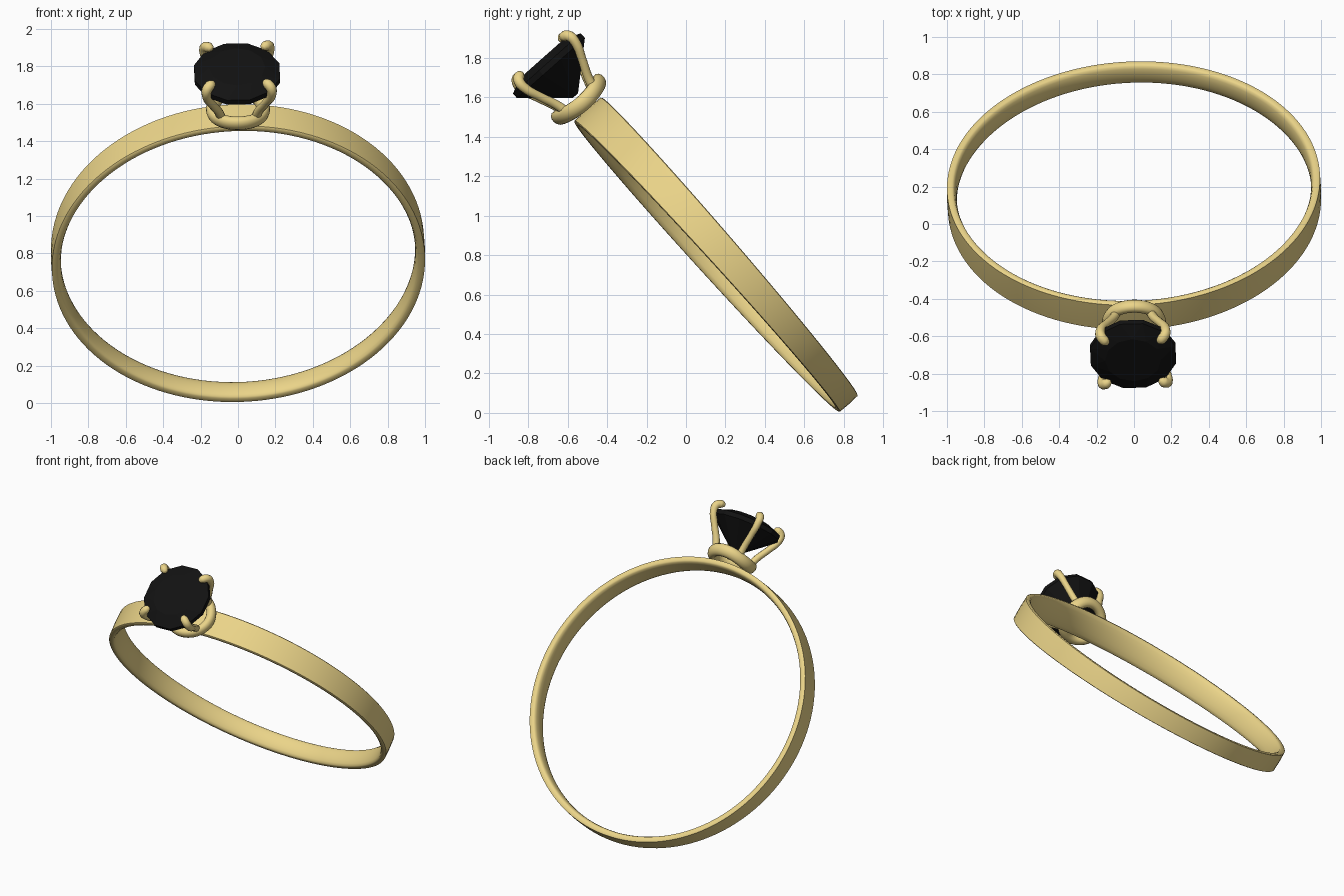
import bpy, bmesh
from math import sin, cos, pi, radians, sqrt
from mathutils import Matrix

if "Cube" in bpy.data.objects:
    bpy.data.objects.remove(bpy.data.objects["Cube"])

# Ring frame: local x across, y along finger axis, z up through the stone
FRAME = (Matrix.Translation((0, 0.1625, 0.7925))
         @ Matrix.Rotation(radians(41.55), 4, 'X')
         @ Matrix.Rotation(radians(2), 4, 'Z'))


def material(name, color):
    m = bpy.data.materials.new(name)
    m.diffuse_color = color
    m.use_nodes = True
    m.node_tree.nodes["Principled BSDF"].inputs["Base Color"].default_value = m.diffuse_color
    return m


GOLD = material("gold", (0.83, 0.66, 0.25, 1))
BLACK = material("black_gem", (0.006, 0.006, 0.006, 1))


def finish(obj, mat, angle=None):
    obj.data.materials.append(mat)
    obj.matrix_world = FRAME
    if angle:
        bpy.ops.object.select_all(action='DESELECT')
        bpy.context.view_layer.objects.active = obj
        obj.select_set(True)
        bpy.ops.object.shade_smooth_by_angle(angle=radians(angle))


def mesh_object(name, bm):
    bmesh.ops.recalc_face_normals(bm, faces=bm.faces)
    me = bpy.data.meshes.new(name)
    bm.to_mesh(me)
    bm.free()
    obj = bpy.data.objects.new(name, me)
    bpy.context.collection.objects.link(obj)
    return obj


def closed_loop(name, count, section, point):
    """Sweep a closed section around a circle; point() maps angle and section."""
    bm = bmesh.new()
    rings = [[bm.verts.new(point(2 * pi * i / count, s, t)) for s, t in section]
             for i in range(count)]
    n = len(section)
    for i in range(count):
        a, b = rings[i], rings[(i + 1) % count]
        for j in range(n):
            k = (j + 1) % n
            bm.faces.new((a[j], b[j], b[k], a[k]))
    return mesh_object(name, bm)


# Band: nearly flat outside, rounded inside, wider toward the stone
band_section = [(-1, -0.006), (-0.95, 0), (0, 0.002), (0.95, 0), (1, -0.006),
                (1, -0.028), (0.93, -0.037), (0.7, -0.044), (0.35, -0.049),
                (0, -0.05), (-0.35, -0.049), (-0.7, -0.044), (-0.93, -0.037), (-1, -0.028)]


def band_point(a, s, t):
    half = 0.0775 + 0.0145 * sin(a)
    r = 0.998 + t
    return (r * cos(a), s * half, r * sin(a))


finish(closed_loop("band", 128, band_section, band_point), GOLD, 50)

# Collar: rounded ring saddled over the band
collar_section = [(0.034 * cos(q), 0.042 * sin(q)) for q in
                  [2 * pi * i / 14 for i in range(14)]]


def collar_point(a, s, t):
    r = 0.137 + s + 0.12 * t
    return (r * cos(a), r * sin(a), 1.062 + t - 0.025 * cos(a) ** 2)


finish(closed_loop("collar", 48, collar_section, collar_point), GOLD, 60)

# Prongs: four bent claws gripping the stone
prong_path = [(0.125, 1.05, 1.0), (0.152, 1.12, 0.95), (0.205, 1.21, 0.9),
              (0.245, 1.29, 1.0), (0.243, 1.335, 1.1), (0.215, 1.352, 1.1),
              (0.196, 1.35, 0.75), (0.188, 1.347, 0.2)]
for name, sx, sy in (("front_left", -1, -1), ("front_right", 1, -1),
                     ("back_left", -1, 1), ("back_right", 1, 1)):
    cu = bpy.data.curves.new(name + "_prong", 'CURVE')
    cu.dimensions = '3D'
    cu.bevel_depth = 0.025
    cu.bevel_resolution = 3
    cu.resolution_u = 5
    cu.use_fill_caps = True
    sp = cu.splines.new('BEZIER')
    sp.bezier_points.add(len(prong_path) - 1)
    for p, (r, z, w) in zip(sp.bezier_points, prong_path):
        p.co = (sx * r / sqrt(2), sy * r / sqrt(2), z)
        p.radius = w
        p.handle_left_type = p.handle_right_type = 'AUTO'
    obj = bpy.data.objects.new(name + "_prong", cu)
    bpy.context.collection.objects.link(obj)
    bpy.ops.object.select_all(action='DESELECT')
    bpy.context.view_layer.objects.active = obj
    obj.select_set(True)
    bpy.ops.object.convert(target='MESH')
    finish(bpy.context.view_layer.objects.active, GOLD, 60)

# Stone: faceted round cut as the hull of table, girdle and culet
bm = bmesh.new()
for r, z, n, off in ((0.15, 1.343, 12, 0), (0.236, 1.308, 12, 0.5),
                     (0.236, 1.277, 12, 0.5), (0.02, 1.09, 6, 0)):
    for i in range(n):
        a = 2 * pi * (i + off) / n
        bm.verts.new((r * cos(a) - 0.005, r * sin(a), z))
bmesh.ops.convex_hull(bm, input=bm.verts)
bmesh.ops.dissolve_limit(bm, angle_limit=radians(1), verts=bm.verts, edges=bm.edges)
finish(mesh_object("stone", bm), BLACK)
